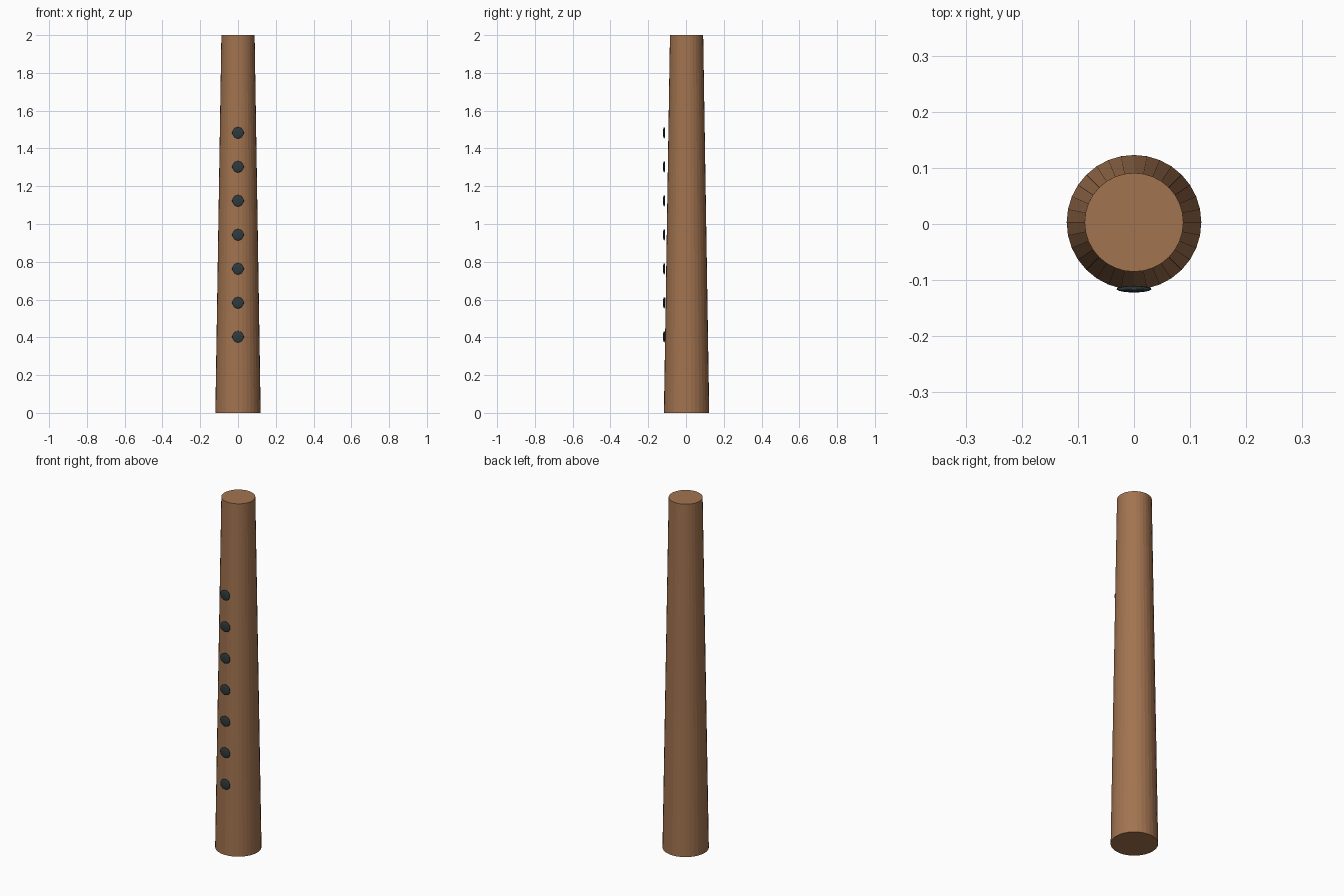
import bpy

if "Cube" in bpy.data.objects:
    bpy.data.objects.remove(bpy.data.objects["Cube"])


def material(name, rgb):
    m = bpy.data.materials.new(name)
    m.diffuse_color = (*rgb, 1.0)
    m.use_nodes = True
    m.node_tree.nodes["Principled BSDF"].inputs["Base Color"].default_value = m.diffuse_color
    return m


wood = material("warm_wood", (0.36, 0.172, 0.08))
dark = material("dark_slate", (0.028, 0.042, 0.046))

AXIS_Y = 0.003      # tube axis, slightly behind centre to balance the holes
HOLES = 7

# Tapered, closed tube body
bpy.ops.mesh.primitive_cone_add(vertices=32, radius1=0.12, radius2=0.088,
                                depth=2.0, location=(0, AXIS_Y, 1.0))
body = bpy.context.object
body.name = "flute_body"
body.data.materials.append(wood)

# Finger holes: flattened discs in a vertical row at the front
for i in range(HOLES):
    bpy.ops.mesh.primitive_uv_sphere_add(segments=24, ring_count=12, radius=1.0,
                                         location=(0, -0.116, 0.403 + 0.18 * i))
    hole = bpy.context.object
    hole.name = f"finger_hole_{i + 1}"
    hole.scale = (0.031, 0.006, 0.030)
    bpy.ops.object.transform_apply(location=False, rotation=False, scale=True)
    bpy.ops.object.shade_smooth()
    hole.data.materials.append(dark)
